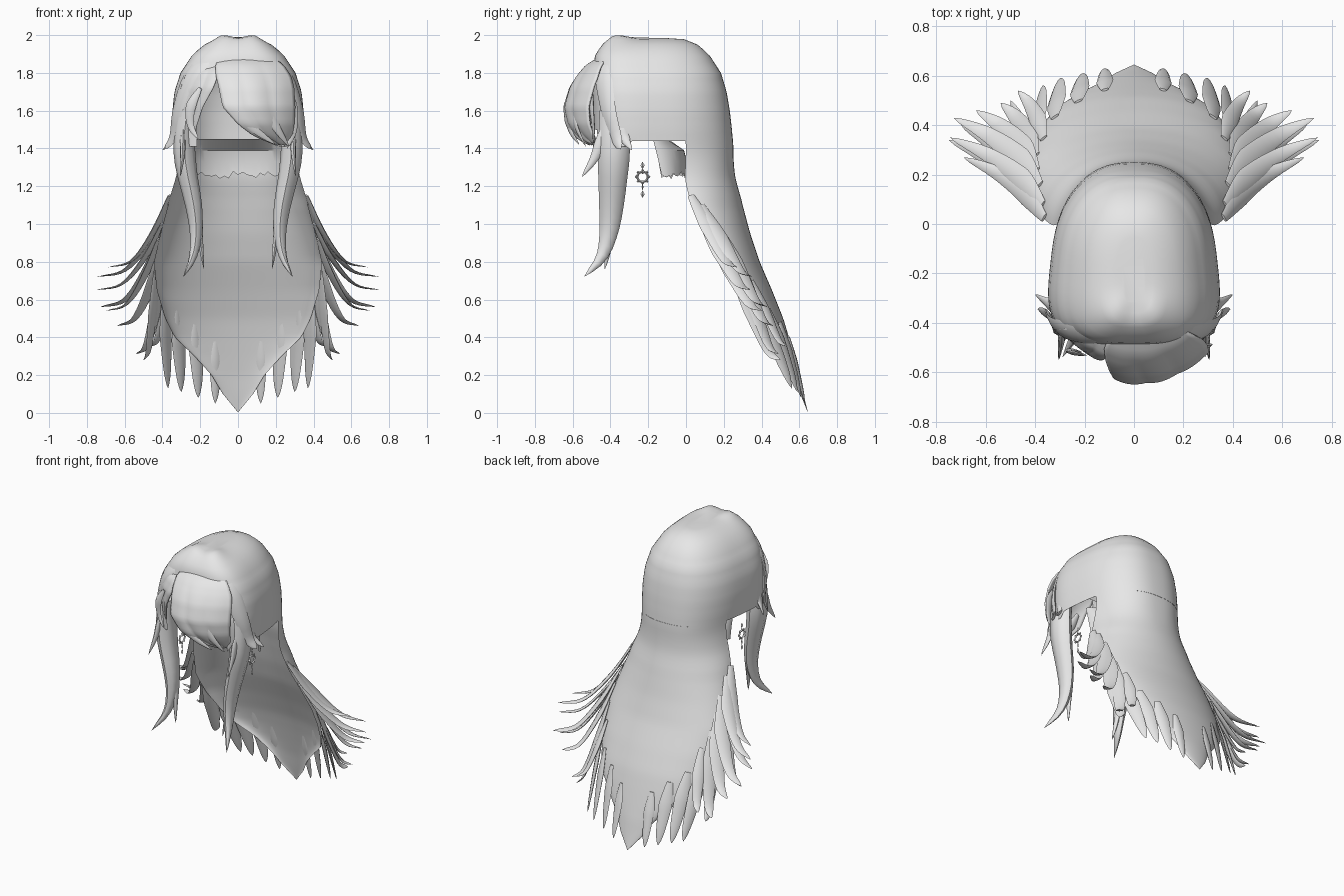
import bpy, bmesh, math, random
from mathutils import Vector

if "Cube" in bpy.data.objects:
    bpy.data.objects.remove(bpy.data.objects["Cube"])

random.seed(4)
grey = bpy.data.materials.new("hair_grey")
grey.diffuse_color = (0.8, 0.8, 0.8, 1)
grey.use_nodes = True
grey.node_tree.nodes["Principled BSDF"].inputs["Base Color"].default_value = grey.diffuse_color


def finish(name, bm, angle=50, solid=0):
    bmesh.ops.recalc_face_normals(bm, faces=bm.faces)
    me = bpy.data.meshes.new(name)
    bm.to_mesh(me)
    bm.free()
    me.materials.append(grey)
    for p in me.polygons:
        p.use_smooth = True
    me.set_sharp_from_angle(angle=math.radians(angle))
    ob = bpy.data.objects.new(name, me)
    bpy.context.collection.objects.link(ob)
    if solid:
        mod = ob.modifiers.new("thickness", 'SOLIDIFY')
        mod.thickness, mod.offset = solid, 0
    return ob


def skin(bm, rows, closed):
    n = len(rows[0])
    for a, b in zip(rows, rows[1:]):
        for i in range(n if closed else n - 1):
            j = (i + 1) % n
            bm.faces.new((a[i], a[j], b[j], b[i]))


def interp(table, z):
    """Smooth lookup in a table sorted by falling z."""
    for i in range(len(table) - 1):
        a, b = table[i], table[i + 1]
        if z >= b[0]:
            t = max(0, (a[0] - z) / (a[0] - b[0]))
            return [p + (q - p) * t for p, q in zip(a, b)]
    return list(table[-1])


def catmull(pts, n):
    p = [pts[0] * 2 - pts[1]] + pts + [pts[-1] * 2 - pts[-2]]
    out = []
    for k in range(n + 1):
        u = k / n * (len(pts) - 1)
        i = min(int(u), len(pts) - 2)
        t = u - i
        a, b, c, d = p[i:i + 4]
        out.append(0.5 * (2 * b + (c - a) * t + (2 * a - 5 * b + 4 * c - d) * t * t
                          + (3 * b - a - 3 * c + d) * t ** 3))
    return out


def strand(name, pts, width, thick, normal, root=0.6, power=0.7, flip=1):
    """Tapered lock of hair with an oval section, flat side facing normal."""
    m = Vector((flip, 1, 1))
    path = catmull([Vector(p) * m for p in pts], 16)
    nrm = (Vector(normal) * m).normalized()
    bm = bmesh.new()
    rows = []
    for k, p in enumerate(path[:-1]):
        t = k / 16
        tan = (path[k + 1] - path[max(k - 1, 0)]).normalized()
        side = tan.cross(nrm).normalized()
        up = side.cross(tan)
        f = (root + (1 - root) * min(1, t / 0.3)) * (1 - t) ** power
        rows.append([bm.verts.new(p + side * (width * f * math.cos(q * math.pi / 4))
                                  + up * (thick * f * math.sin(q * math.pi / 4)))
                     for q in range(8)])
    skin(bm, rows, True)
    bm.faces.new(rows[0])
    tip = bm.verts.new(path[-1])
    for i in range(8):
        bm.faces.new((rows[-1][i], rows[-1][(i + 1) % 8], tip))
    return finish(name, bm)


# Scalp cap: z, half width, front y, back y
CAP = [(1.984, .05, -.32, -.10), (1.978, .11, -.40, -.01), (1.95, .185, -.44, .06),
       (1.9, .25, -.48, .12), (1.8, .32, -.497, .185), (1.7, .355, -.498, .215),
       (1.6, .367, -.495, .232), (1.5, .367, -.492, .243), (1.41, .362, -.488, .25)]


def on_cap(z, a):
    """Egg-shaped section, blunt toward the front; a = 0 is the back."""
    _, w, yf, yb = interp(CAP, z)
    e = .8 if math.cos(a) > 0 else .6
    y = (yf + yb) / 2 + (yb - yf) / 2 * math.copysign(abs(math.cos(a)) ** e, math.cos(a))
    x = w * math.copysign(abs(math.sin(a)) ** e, math.sin(a))
    x *= 1 - .16 * max(0, (y + .4) / .5)
    bump = .02 * math.exp(-((abs(x) - .08) / .06) ** 2 - ((y + .36) / .07) ** 2)
    return Vector((x, y, z + bump))


bm = bmesh.new()
levels = [1.984, 1.981, 1.978, 1.965] + [1.95 - .54 * k / 18 for k in range(19)]
rows = [[bm.verts.new(on_cap(z, math.pi * i / 36)) for i in range(72)] for z in levels]
for v in rows[-1]:                      # hem rises over the ear
    if v.co.y > -.3:
        v.co.z = 1.44
skin(bm, rows, True)
bm.faces.new(rows[0])
# face opening under the fringe
hole = [f for f in bm.faces for c in [f.calc_center_median()]
        if c.y < -.38 and c.z < 1.76 and -.22 < c.x < (.12 if c.z > 1.5 else .22)]
bmesh.ops.delete(bm, geom=hole, context='FACES')
finish("scalp_cap", bm)

# Long back hair: z, half width, back y, front edge y
BACK = [(1.5, .325, .243, -.02), (1.42, .33, .252, -.015), (1.25, .345, .27, -.01),
        (1.1, .37, .30, .03), (.95, .41, .34, .10), (.8, .445, .39, .17),
        (.65, .43, .455, .26), (.5, .385, .515, .36), (.4, .335, .545, .43),
        (.3, .23, .573, .51), (.2, .14, .60, .56), (.1, .08, .622, .605),
        (.005, .002, .645, .644)]


def on_back(z, deg):
    _, w, yb, yf = interp(BACK, z)
    a = math.radians(deg)
    p = Vector((w * math.sin(a), yf + (yb - yf) * math.cos(a), z))
    if z > 1.1:                         # flow out of the scalp cap
        t = min(1, max(0, (1.41 - z) / .31))
        t = t * t * (3 - 2 * t)
        c = on_cap(z, math.radians(deg * 76 / 90))
        c.z = z
        p = (c * Vector((1.003, 1.003, 1))).lerp(p, t)
    return p


bm = bmesh.new()
rows = [[bm.verts.new(on_back(1.48 - 1.475 * k / 46, -90 + 5 * i)) for i in range(37)]
        for k in range(47)]
skin(bm, rows, False)
finish("back_hair", bm)

# Flicked ends of the back hair: angle on sheet, start height, tip, half width
ENDS = [(88, 1.15, (.69, .27, .77), .055), (80, 1.1, (.745, .35, .72), .06),
        (87, 1.0, (.75, .34, .65), .06), (72, 1.0, (.73, .43, .56), .065),
        (84, .92, (.70, .40, .54), .06), (68, .9, (.64, .46, .46), .065),
        (62, .8, (.54, .49, .31), .06), (78, .75, (.50, .50, .28), .055),
        (56, .7, (.47, .54, .35), .05), (68, .6, (.37, .56, .13), .06),
        (52, .55, (.30, .59, .11), .06), (36, .48, (.21, .61, .08), .055),
        (20, .4, (.12, .63, .05), .045)]
for s in (1, -1):
    for deg, z0, tip, w in ENDS:
        a = math.radians(deg)
        p = on_back(z0, deg) + Vector((math.sin(a), math.cos(a), .3)) * .006
        d = Vector(tip) - p
        steps = (((.24, .4, .48), (.6, .75, .9), (1, 1, 1)) if tip[2] > .2 else
                 ((.35, .42, .4), (.8, .8, .78), (1, 1, 1)))
        pts = [p] + [p + Vector((d.x * i, d.y * j, d.z * k)) for i, j, k in steps]
        strand("back_lock", pts, w, .014,
               (.75 * math.sin(a), .75 * math.cos(a) + .25, .35), .35, .65, s)

# Nape panel with a ragged hem and a turned-under rim
bm = bmesh.new()
rows = []
for z, depth, y0 in ((1.45, .08, -.175), (1.39, .15, -.16), (1.33, .15, -.145), (1.235, .135, -.13)):
    row = []
    for i in range(33):
        a = math.radians(-90 + 180 * i / 32)
        jag = (.03 * random.random() + .015 * (i % 2)) if z < 1.3 else 0
        row.append(bm.verts.new((.25 * math.sin(a), y0 + depth * math.cos(a), z + jag)))
    rows.append(row)
skin(bm, rows, False)
finish("nape_panel", bm, 30)

# Fringe shells either side of the parting: z, left x, right x, front y
SWEPT = [(1.89, -.08, .17, -.44), (1.84, -.12, .24, -.525), (1.78, -.115, .28, -.575),
         (1.72, -.1, .295, -.61), (1.62, -.08, .30, -.64), (1.53, 0, .295, -.63),
         (1.47, .08, .285, -.60), (1.42, .2, .265, -.56)]
SHORT = [(1.88, -.2, -.08, -.44), (1.8, -.27, -.1, -.555), (1.72, -.30, -.13, -.585),
         (1.62, -.305, -.185, -.585), (1.53, -.295, -.215, -.57), (1.44, -.27, -.24, -.545)]
for name, table in (("swept_fringe", SWEPT), ("short_fringe", SHORT)):
    bm = bmesh.new()
    rows = []
    for k in range(25):
        z, xl, xr, yf = interp(table, table[0][0] + (table[-1][0] - table[0][0]) * k / 24)
        row = []
        for i in range(25):
            u = i / 24
            x = xl + (xr - xl) * u
            fold = .006 * abs(math.sin(u * math.pi * 3)) * min(1, k / 8)
            row.append(bm.verts.new((x, yf + .125 * ((x - .02) / .28) ** 2 - fold, z)))
        rows.append(row)
    skin(bm, rows, False)
    finish(name, bm, 60, .01)
# Loose ends along the fringe
for pts, w in (
        ([(-.04, -.60, 1.70), (0, -.635, 1.6), (.09, -.615, 1.5), (.2, -.565, 1.42)], .04),
        ([(.1, -.60, 1.70), (.15, -.6, 1.6), (.21, -.575, 1.5), (.27, -.53, 1.41)], .04),
        ([(.25, -.50, 1.72), (.28, -.50, 1.62), (.29, -.49, 1.5), (.26, -.49, 1.4)], .045),
        ([(-.2, -.53, 1.72), (-.25, -.52, 1.62), (-.25, -.51, 1.52), (-.21, -.52, 1.45)], .035)):
    strand("fringe_wisp", pts, w, .012, (pts[1][0] * .8, -1, .2), .3, .6)

for s in (1, -1):
    # Rolled hair sweeping from the parting to the temple
    strand("temple_sweep", [(.04, -.43, 1.91), (.16, -.44, 1.87), (.26, -.435, 1.77),
                            (.32, -.41, 1.6), (.345, -.37, 1.46), (.39, -.345, 1.395)],
           .07, .02, (.7, -.6, .4), .4, .45, s)
    # Long face-framing locks
    strand("side_lock", [(.27, -.38, 1.6), (.285, -.38, 1.45), (.275, -.385, 1.3),
                         (.235, -.395, 1.1), (.222, -.41, .95), (.24, -.45, .82),
                         (.29, -.54, .72)], .11, .075, (1, 0, 0), .7, .75, s)
    strand("side_lock_wisp", [(.25, -.38, 1.3), (.21, -.385, 1.05), (.195, -.41, .88),
                              (.18, -.43, .76)], .04, .025, (1, 0, 0), .6, .7, s)
    # Short flicks by the ear
    strand("ear_flick", [(.32, -.33, 1.56), (.34, -.325, 1.46), (.40, -.285, 1.39)],
           .045, .02, (1, 0, 0), .4, .7, s)
    strand("cheek_wisp", [(.29, -.43, 1.5), (.295, -.48, 1.36), (.305, -.55, 1.25)],
           .04, .02, (1, 0, 0), .6, .7, s)

    # Earring: ring with spikes, diamond beads above and below
    cx, cy, cz = .27 * s, -.23, 1.25
    bm = bmesh.new()
    rows = []
    for i in range(20):
        a = 2 * math.pi * i / 20
        rows.append([bm.verts.new((cx + .006 * math.sin(b), cy + (.027 + .006 * math.cos(b)) * math.cos(a),
                                   cz + (.027 + .006 * math.cos(b)) * math.sin(a)))
                     for b in (0, math.pi / 2, math.pi, math.pi * 1.5)])
    skin(bm, rows + [rows[0]], True)

    def diamond(c, ry, rz):
        c = Vector(c)
        ring = [bm.verts.new(c + Vector(o)) for o in ((.007, 0, 0), (0, ry, 0), (-.007, 0, 0), (0, -ry, 0))]
        for e in (rz, -rz):
            end = bm.verts.new(c + Vector((0, 0, e)))
            for i in range(4):
                bm.faces.new((ring[i], ring[(i + 1) % 4], end))

    for k in range(8):
        a = math.pi / 4 * k
        diamond((cx, cy + .034 * math.cos(a), cz + .034 * math.sin(a)), .007, .009)
    for z, ry, rz in ((1.31, .011, .02), (1.275, .014, .012), (1.195, .005, .02), (1.158, .011, .02)):
        diamond((cx, cy, z), ry, rz)
    finish("earring", bm, 30)
